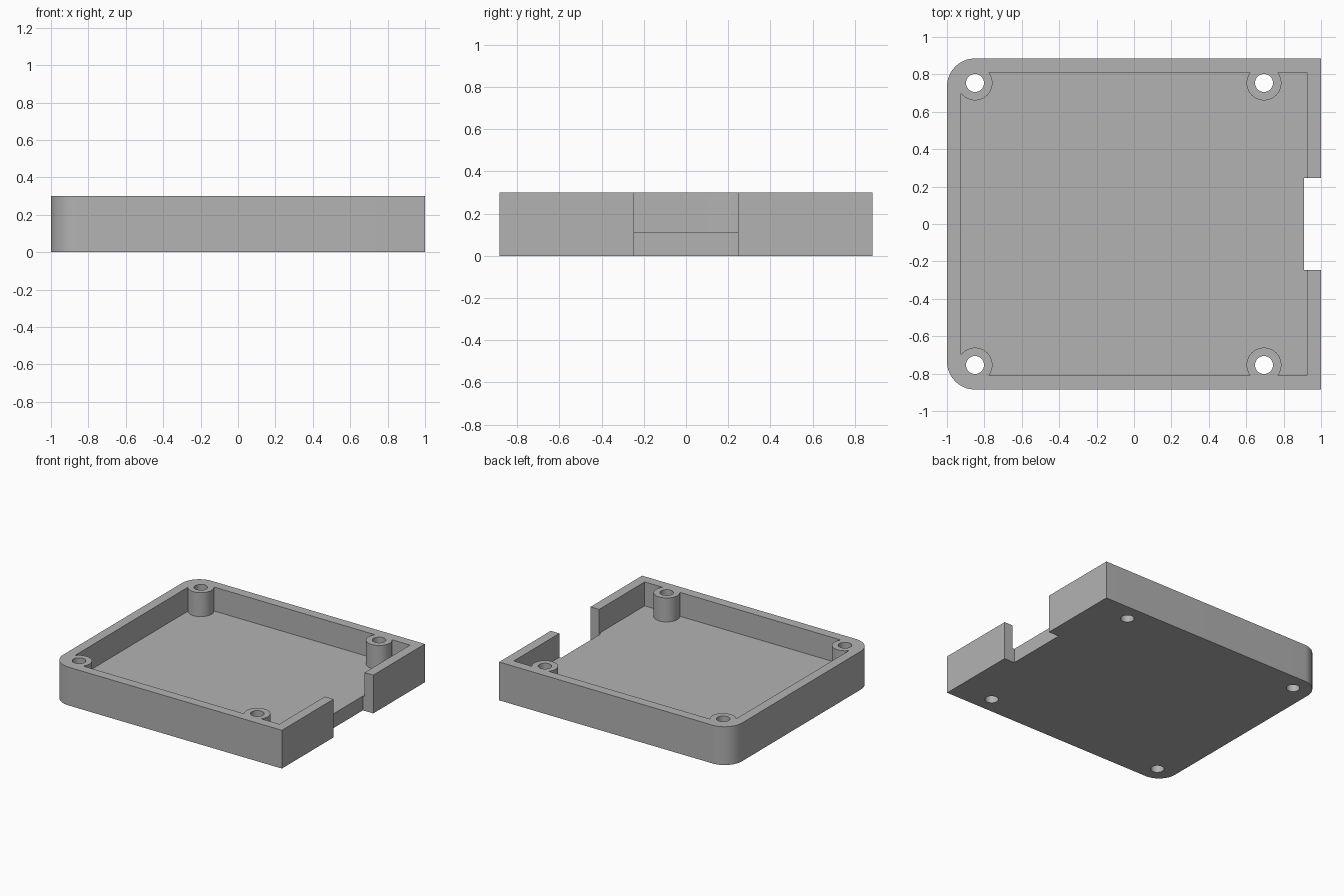
import bpy
import bmesh
import math

old = bpy.data.objects.get("Cube")
if old:
    bpy.data.objects.remove(old, do_unlink=True)

HEIGHT, FLOOR = 0.30, 0.1125
POSTS = [(x, y) for x in (-0.85, 0.695) for y in (-0.754, 0.754)]

grey = bpy.data.materials.new("plain grey")
grey.use_nodes = True
colour = (0.45, 0.45, 0.45, 1)
grey.diffuse_color = colour
grey.node_tree.nodes["Principled BSDF"].inputs["Base Color"].default_value = colour


def prism(name, points, z0, z1):
    """Extrude a counter-clockwise outline from z0 to z1."""
    bm = bmesh.new()
    face = bm.faces.new([bm.verts.new((x, y, z0)) for x, y in points])
    top = bmesh.ops.extrude_face_region(bm, geom=[face])["geom"]
    bmesh.ops.translate(bm, vec=(0, 0, z1 - z0),
                        verts=[v for v in top if isinstance(v, bmesh.types.BMVert)])
    bmesh.ops.recalc_face_normals(bm, faces=bm.faces)
    mesh = bpy.data.meshes.new(name)
    bm.to_mesh(mesh)
    bm.free()
    mesh.materials.append(grey)
    obj = bpy.data.objects.new(name, mesh)
    bpy.context.collection.objects.link(obj)
    return obj


def arc(cx, cy, radius, start, end, steps):
    angles = [math.radians(start + (end - start) * i / steps) for i in range(steps + 1)]
    return [(cx + radius * math.cos(a), cy + radius * math.sin(a)) for a in angles]


def left_rounded(hx, hy, r):
    """Rectangle whose two -x corners are rounded."""
    return ([(hx, -hy), (hx, hy)]
            + arc(-hx + r, hy - r, r, 90, 180, 16)
            + arc(-hx + r, -hy + r, r, 180, 270, 16))


def cylinder(name, x, y, radius, z0, z1):
    return prism(name, arc(x, y, radius, 0, 360, 48)[:-1], z0, z1)


def cut(target, cutter):
    """Subtract the cutter and remove it."""
    mod = target.modifiers.new("cut", "BOOLEAN")
    mod.operation, mod.solver, mod.object = "DIFFERENCE", "EXACT", cutter
    bpy.context.view_layer.objects.active = target
    bpy.ops.object.modifier_apply(modifier=mod.name)
    bpy.data.objects.remove(cutter, do_unlink=True)


# Cavity shape, with the four screw posts left standing
cavity = prism("cavity", left_rounded(0.925, 0.81, 0.13), FLOOR, HEIGHT + 0.1)
for x, y in POSTS:
    cut(cavity, cylinder("post", x, y, 0.093, 0, 1))

# Open tray with walls, floor and posts
tray = prism("case_tray", left_rounded(1, 0.885, 0.15), 0, HEIGHT)
cut(tray, cavity)

# Screw holes through posts and floor
for x, y in POSTS:
    cut(tray, cylinder("screw_hole", x, y, 0.048, -0.1, 1))

# Connector notch in the +x wall
notch = [(0.91, -0.246), (1.1, -0.246), (1.1, 0.246), (0.91, 0.246)]
cut(tray, prism("notch", notch, -0.1, 1))

bpy.ops.object.select_all(action="DESELECT")
tray.select_set(True)
bpy.context.view_layer.objects.active = tray
bpy.ops.object.shade_smooth_by_angle(angle=math.radians(30))
